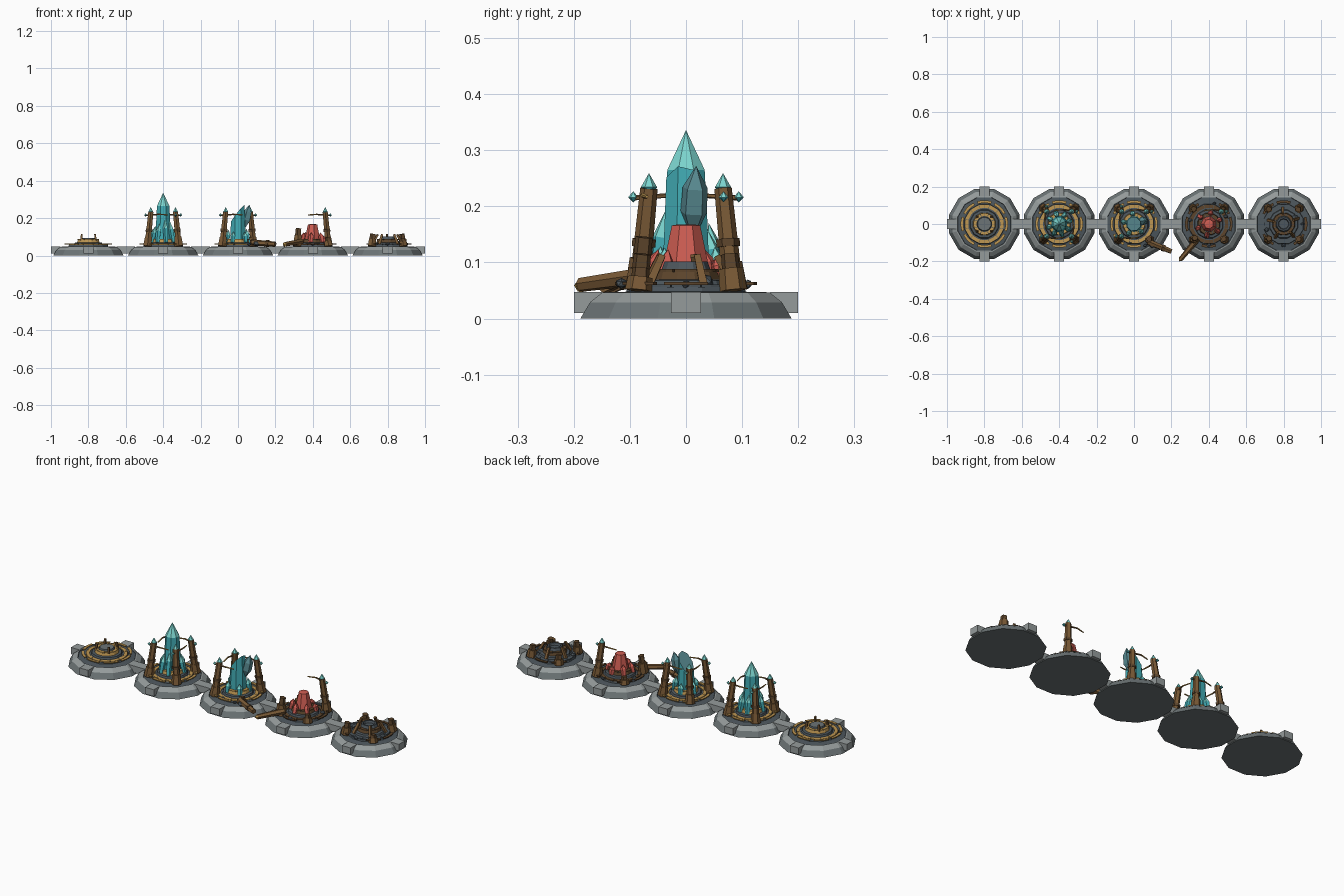
import bpy, bmesh, math, random
from mathutils import Vector, Matrix

if "Cube" in bpy.data.objects:
    bpy.data.objects.remove(bpy.data.objects["Cube"])

random.seed(4)
PI = math.pi
COLORS = {
    "light_stone": (0.30, 0.33, 0.33), "stone": (0.15, 0.175, 0.18), "slate": (0.075, 0.095, 0.11),
    "wood": (0.19, 0.10, 0.036), "dark_wood": (0.11, 0.06, 0.025), "gold": (0.52, 0.31, 0.085),
    "teal": (0.055, 0.42, 0.47), "pale_teal": (0.20, 0.66, 0.62), "dull_teal": (0.10, 0.26, 0.29),
    "red": (0.62, 0.11, 0.085),
}
MATS = {}
for key, c in COLORS.items():
    MATS[key] = bpy.data.materials.new(key)
    MATS[key].diffuse_color = (*c, 1)


def finish(bm, name, mats):
    bmesh.ops.recalc_face_normals(bm, faces=bm.faces[:])
    me = bpy.data.meshes.new(name)
    bm.to_mesh(me)
    bm.free()
    for m in mats:
        me.materials.append(MATS[m])
    ob = bpy.data.objects.new(name, me)
    bpy.context.collection.objects.link(ob)
    return ob


def loft(bm, prof, n, mat, phase=0.5, idx=None):
    """Rings of n points from (radius, height) pairs, capped or pointed."""
    rings = []
    for r, h in prof:
        if r < 1e-5:
            rings.append([bm.verts.new(mat @ Vector((0, 0, h)))])
        else:
            rings.append([bm.verts.new(mat @ Vector((r * math.cos(2 * PI * (i + phase) / n),
                          r * math.sin(2 * PI * (i + phase) / n), h))) for i in range(n)])
    for k, (a, b) in enumerate(zip(rings, rings[1:])):
        for i in range(n):
            j = (i + 1) % n
            loop = [a[i % len(a)], a[j % len(a)], b[j % len(b)], b[i % len(b)]]
            f = bm.faces.new(list(dict.fromkeys(loop)))
            f.material_index = idx[k] if idx else 0
    for ring, k in ((rings[0], 0), (rings[-1], -1)):
        if len(ring) > 2:
            bm.faces.new(ring).material_index = idx[k] if idx else 0


def turned(name, prof, n, mats, loc=(0, 0, 0), axis=(0, 0, 1), idx=None, phase=0.5):
    bm = bmesh.new()
    rot = Vector((0, 0, 1)).rotation_difference(Vector(axis)).to_matrix().to_4x4()
    loft(bm, prof, n, Matrix.Translation(loc) @ rot, phase, idx)
    return finish(bm, name, mats)


def beam(name, a, b, r0, r1, mat, n=4):
    a, b = Vector(a), Vector(b)
    return turned(name, [(r0, 0), (r1, (b - a).length)], n, [mat], a, b - a)


def block(name, loc, size, mat, turn=0):
    bm = bmesh.new()
    bmesh.ops.create_cube(bm, size=1, matrix=Matrix.Translation(loc) @ Matrix.Rotation(turn, 4, 'Z')
                          @ Matrix.Diagonal((*size, 1)))
    return finish(bm, name, [mat])


def arcs(name, cx, r0, r1, z0, z1, mat, count, fill=0.8, skip=()):
    """A ring made of separate curved plates."""
    bm = bmesh.new()
    for k in range(count):
        if k in skip:
            continue
        rows = []
        for s in range(4):
            a = 2 * PI * (k + fill * (s / 3 - 0.5)) / count
            rows.append([bm.verts.new((cx + r * math.cos(a), r * math.sin(a), z))
                         for r, z in ((r0, z0), (r1, z0), (r1, z1), (r0, z1))])
        for p, q in zip(rows, rows[1:]):
            for i in range(4):
                bm.faces.new((p[i], p[(i + 1) % 4], q[(i + 1) % 4], q[i]))
        bm.faces.new(rows[0])
        bm.faces.new(rows[-1])
    return finish(bm, name, [mat])


def gem(name, loc, r, h, mats=("teal", "pale_teal"), axis=(0, 0, 1)):
    turned(name, [(0, -h * 0.45), (r, 0), (0, h * 0.55)], 6, mats, loc, axis, idx=[0, 1])


def shards(cx, count, radius, height, mats, lean):
    for k in range(count):
        a = 2 * PI * (k + 0.35) / count
        out = Vector((math.cos(a), math.sin(a), 0))
        h = height * random.uniform(0.65, 1.0)
        turned("crystal_shard", [(0.012, 0), (0.015, h * 0.6), (0, h)], 5, mats,
               Vector((cx, 0, 0.07)) + out * radius, Vector((0, 0, 1)) - out * lean, idx=[0, 1])


def base(cx, trim, plate, skip=()):
    # stepped twelve-sided stone platform
    turned("stone_platform", [(0.195, 0), (0.177, 0.029), (0.155, 0.046), (0.148, 0.047),
           (0.146, 0.043), (0.11, 0.048), (0.108, 0.056), (0.082, 0.058)], 12,
           ["stone", "light_stone", "slate"], (cx, 0, 0), idx=[0, 1, 1, 2, 2, 2, 2])
    for k in range(4):
        a = k * PI / 2
        block("edge_block", (cx + 0.175 * math.cos(a), 0.175 * math.sin(a), 0.0285),
              (0.05, 0.053, 0.037), "light_stone", a)
    # inlaid bands and raised plates
    arcs("inner_band", cx, 0.086, 0.104, 0.054, 0.061, plate, 12, 0.96)
    arcs("outer_plates", cx, 0.113, 0.127, 0.060, 0.065, trim, 8, 0.8, skip)
    # round pedestal
    turned("pedestal", [(0.08, 0.056), (0.076, 0.068), (0.062, 0.07), (0.058, 0.083), (0.04, 0.085)], 12,
           ["slate", trim], (cx, 0, 0), idx=[0, 0, 1, 0])
    arcs("pedestal_ring", cx, 0.042, 0.058, 0.083, 0.088, trim, 8, 0.92)


def post(cx, k, height=None):
    """Leaning corner post k; a height makes it a broken stump."""
    R = Matrix.Rotation(k * PI / 2, 4, 'Z')
    P = lambda x, y, z: Matrix.Translation((cx, 0, 0)) @ R @ Vector((x, y, z))
    foot, head = Vector((0.084, 0.084, 0.05)), Vector((0.066, 0.066, 0.232))
    if height:
        top = foot.lerp(head, (height - 0.05) / 0.182)
        beam("post_foot", P(*foot), P(*foot.lerp(top, 0.6)), 0.025, 0.022, "wood", 6)
        beam("broken_post", P(*foot), P(*top), 0.018, 0.016, "dark_wood", 5)
        return
    beam("post_foot", P(*foot), P(0.079, 0.079, 0.10), 0.026, 0.021, "wood", 6)
    beam("post", P(*foot), P(*head), 0.0185, 0.0155, "wood", 6)
    beam("post_band", P(0.0755, 0.0755, 0.128), P(0.0745, 0.0745, 0.142), 0.021, 0.021, "dark_wood", 6)
    gem("post_gem", P(*head) + Vector((0, 0, 0.002)), 0.0145, 0.046)
    # side rod with a small gem on its short end
    beam("side_rod", P(0.092, 0.067, 0.215), P(0.02, 0.078, 0.22), 0.005, 0.004, "wood", 5)
    beam("side_rod_tip", P(0.02, 0.078, 0.22), P(-0.025, 0.07, 0.217), 0.004, 0.003, "gold", 5)
    gem("rod_gem", P(0.094, 0.067, 0.216), 0.009, 0.02)


def rubble(cx, spots, mat="slate"):
    for x, y, r in spots:
        bm = bmesh.new()
        bmesh.ops.create_icosphere(bm, subdivisions=1, radius=r, matrix=Matrix.Translation((cx + x, y, 0.055 + r * 0.6))
                                   @ Matrix.Rotation(x * 40, 4, 'X') @ Matrix.Diagonal((1.1, 0.9, 0.75, 1)))
        finish(bm, "rubble", [mat])


# Stage 1: bare platform with small studs
base(-0.8, "gold", "gold")
for k in range(4):
    a = PI / 4 + k * PI / 2
    x, y = math.cos(a), math.sin(a)
    beam("stud", (-0.8 + 0.055 * x, 0.055 * y, 0.08), (-0.8 + 0.05 * x, 0.05 * y, 0.115), 0.008, 0.006, "wood")
turned("center_boss", [(0.04, 0.084), (0.036, 0.094), (0.024, 0.094)], 12, ["slate", "stone"], (-0.8, 0, 0), idx=[0, 1])

# Stage 2: whole crystal
base(-0.4, "gold", "gold")
turned("main_crystal", [(0.046, 0.08), (0.036, 0.265), (0, 0.336)], 8, ["teal", "pale_teal"], (-0.4, 0, 0), idx=[0, 1])
shards(-0.4, 8, 0.062, 0.13, ("teal", "pale_teal"), 0.2)
for k in range(4):
    post(-0.4, k)

# Stage 3: cracked crystal, one post fallen
base(0, "gold", "gold", skip=(7,))
bm = bmesh.new()
loft(bm, [(0.045, 0.08), (0.037, 0.275)], 8, Matrix.Identity(4))
cut = bmesh.ops.bisect_plane(bm, geom=bm.verts[:] + bm.edges[:] + bm.faces[:], plane_co=(0, 0, 0.225),
                             plane_no=(-0.75, 0.15, 0.6), clear_outer=True)
bmesh.ops.holes_fill(bm, edges=[e for e in bm.edges if e.is_boundary])
for f in bm.faces:
    f.normal_update()
    f.material_index = int(f.calc_center_median().z > 0.2 and abs(f.normal.z) > 0.3)
finish(bm, "cracked_crystal", ["teal", "dull_teal"])
turned("split_piece", [(0.006, 0), (0.025, 0.04), (0.023, 0.085), (0, 0.125)], 5, ["dull_teal"],
       (0.035, 0.012, 0.15), (0.22, 0.05, 1))
shards(0, 5, 0.06, 0.08, ("teal", "pale_teal"), 0.15)
for k in (0, 1, 2):
    post(0, k)
post(0, 3, 0.085)
beam("fallen_post", (0.075, -0.095, 0.07), (0.2, -0.147, 0.06), 0.017, 0.014, "wood", 6)
beam("fallen_band", (0.15, -0.126, 0.064), (0.165, -0.132, 0.063), 0.019, 0.019, "dark_wood", 6)
rubble(0, [(0.10, -0.115, 0.017), (0.06, -0.115, 0.01), (-0.02, -0.10, 0.008)])

# Stage 4: red stump of the crystal, one post standing
base(0.4, "dark_wood", "dark_wood", skip=(2, 5, 7))
turned("red_crystal", [(0.044, 0.08), (0.038, 0.11), (0.026, 0.166), (0.012, 0.168)], 7, ["red"], (0.4, 0, 0))
shards(0.4, 6, 0.066, 0.06, ("red", "red"), 0.3)
post(0.4, 0)
post(0.4, 1, 0.09)
post(0.4, 2, 0.145)
post(0.4, 3, 0.095)
beam("fallen_post", (0.34, -0.08, 0.075), (0.25, -0.188, 0.06), 0.016, 0.013, "wood", 6)
gem("fallen_finial", (0.25, -0.187, 0.059), 0.014, 0.03, ("gold", "gold"), (-0.64, -0.77, 0))
rubble(0.4, [(0.0, -0.115, 0.013), (0.09, 0.04, 0.012), (-0.1, 0.02, 0.012), (0.03, 0.11, 0.01)])

# Stage 5: ruined platform with stumps
base(0.8, "dark_wood", "slate", skip=(1, 4, 6))
turned("ruined_boss", [(0.045, 0.084), (0.038, 0.102), (0.03, 0.102), (0.026, 0.09)], 10, ["slate"], (0.8, 0, 0))
for k, h in enumerate((0.115, 0.10, 0.115, 0.09)):
    post(0.8, k, h)
for k in range(5):
    a = 2 * PI * (k + 0.3) / 5
    x, y = math.cos(a), math.sin(a)
    beam("broken_brace", (0.8 + 0.085 * x, 0.085 * y, 0.06), (0.8 + 0.055 * x, 0.055 * y, 0.112), 0.01, 0.008, "wood")
rubble(0.8, [(0.06, 0.035, 0.018), (0.0, -0.115, 0.012), (-0.09, -0.03, 0.013), (0.10, 0.0, 0.01)])

for m in bpy.data.materials:
    if m.users and not m.is_grease_pencil:
        m.use_nodes = True
        m.node_tree.nodes["Principled BSDF"].inputs["Base Color"].default_value = m.diffuse_color
